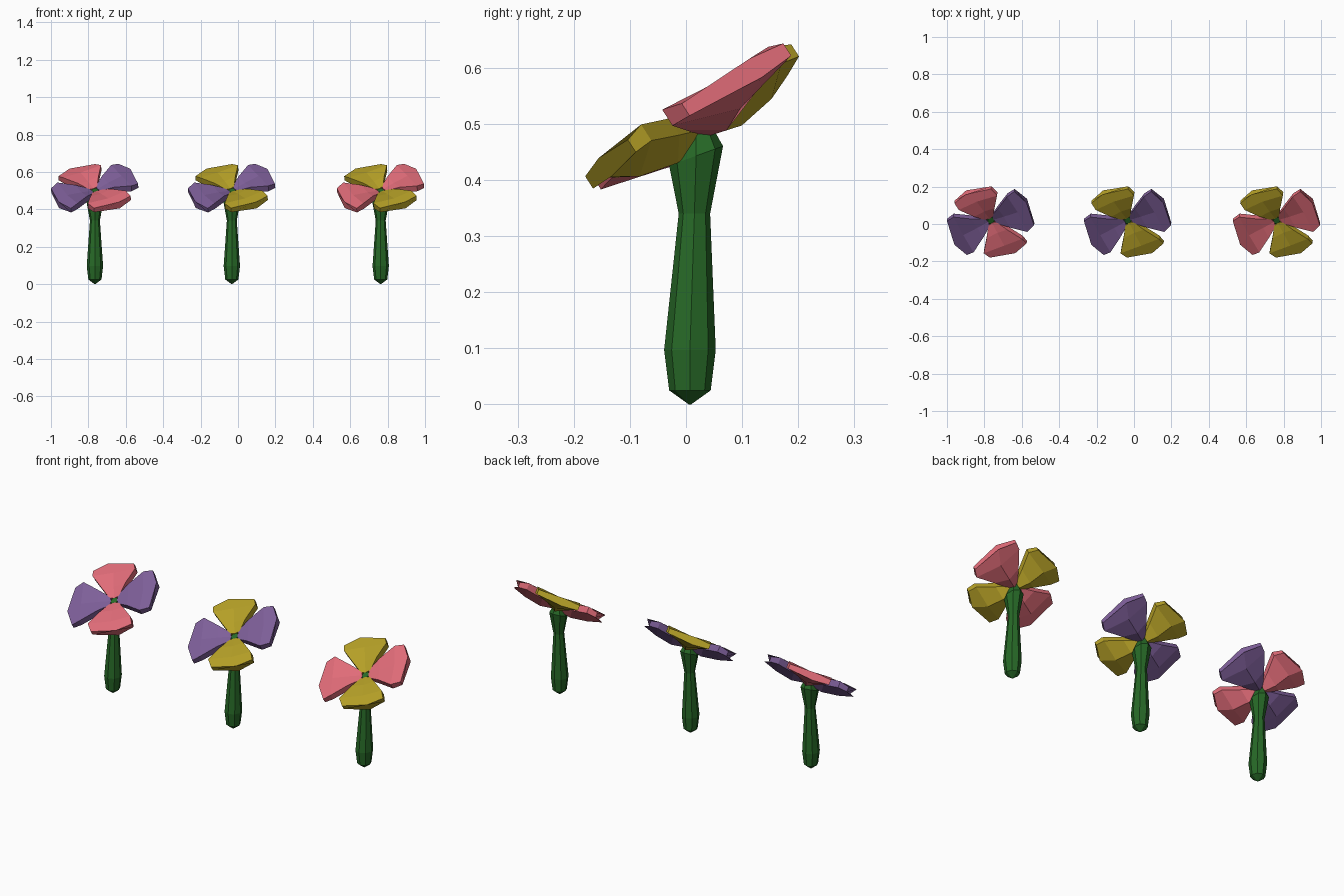
import bpy, bmesh
from math import cos, sin, pi
from mathutils import Vector

if "Cube" in bpy.data.objects:
    bpy.data.objects.remove(bpy.data.objects["Cube"])


def material(name, rgb):
    m = bpy.data.materials.new(name)
    m.diffuse_color = (*rgb, 1)
    m.use_nodes = True
    m.node_tree.nodes["Principled BSDF"].inputs["Base Color"].default_value = m.diffuse_color
    return m


GREEN = material("stem_green", (0.02, 0.14, 0.02))
PINK = material("petal_pink", (0.75, 0.15, 0.19))
YELLOW = material("petal_yellow", (0.46, 0.35, 0.02))
PURPLE = material("petal_purple", (0.21, 0.115, 0.32))

# Blossom frame: tilted towards the front
U = Vector((0.875, 0.37, 0.31)).normalized()
N = Vector((-0.07, -0.534, 0.834)).normalized()
V = N.cross(U).normalized()
CENTRE = Vector((0, 0.02, 0.499))


def skin(name, rings, mat, x):
    """Bridge equal-length rings of points and cap both ends."""
    bm = bmesh.new()
    loops = [[bm.verts.new(p) for p in ring] for ring in rings]
    n = len(loops[0])
    for a, b in zip(loops, loops[1:]):
        for i in range(n):
            j = (i + 1) % n
            bm.faces.new((a[i], a[j], b[j], b[i]))
    bm.faces.new(loops[0][::-1])
    bm.faces.new(loops[-1])
    bmesh.ops.recalc_face_normals(bm, faces=bm.faces)
    me = bpy.data.meshes.new(name)
    bm.to_mesh(me)
    bm.free()
    me.materials.append(mat)
    ob = bpy.data.objects.new(name, me)
    ob.location.x = x
    bpy.context.collection.objects.link(ob)


def stem(x):
    # y centre, z, radius, tilt slope
    profile = [(0.007, 0.0, 0.002, 0), (0.007, 0.025, 0.037, 0),
               (0.007, 0.097, 0.046, 0), (0.015, 0.34, 0.028, 0),
               (0.018, 0.443, 0.048, 0.36), (0.018, 0.503, 0.018, 0.6)]
    rings = []
    for yc, z, r, k in profile:
        angles = [2 * pi * i / 8 + pi / 2 for i in range(8)]
        rings.append([(r * 0.95 * cos(a), yc + r * sin(a), z + k * r * sin(a))
                      for a in angles])
    skin("stem", rings, GREEN, x)


# Petal rows: (side, out) for left, middle, right edges,
# then heights: top edge, top middle, under edge, under middle
PETAL = [
    ((-0.025, 0.020), (0.00, 0.015), (0.025, 0.020), 0.008, 0.006, -0.012, -0.030),
    ((-0.060, 0.075), (0.00, 0.075), (0.065, 0.075), 0.030, 0.020, -0.005, -0.042),
    ((-0.108, 0.155), (0.00, 0.155), (0.120, 0.145), 0.042, 0.034, 0.008, -0.028),
    ((-0.113, 0.197), (-0.03, 0.222), (0.107, 0.190), 0.030, 0.035, 0.004, -0.005),
]


def petal(name, d, scale, mat, x):
    s = d.cross(N)
    rings = []
    for lf, md, rt, te, tm, ue, um in PETAL:
        pts = [(lf, te), (md, tm), (rt, te), (rt, ue), (md, um), (lf, ue)]
        rings.append([CENTRE + s * p[0] * scale + d * p[1] * scale + N * h
                      for p, h in pts])
    skin(name, rings, mat, x)


# Three flowers, differing only in petal colours
for x, front_back, sides in [(-0.765, PINK, PURPLE),
                             (-0.033, YELLOW, PURPLE),
                             (0.763, YELLOW, PINK)]:
    stem(x)
    petal("back_petal", V, 1.0, front_back, x)
    petal("front_petal", -V, 1.0, front_back, x)
    petal("right_petal", U, 1.07, sides, x)
    petal("left_petal", -U, 1.07, sides, x)
